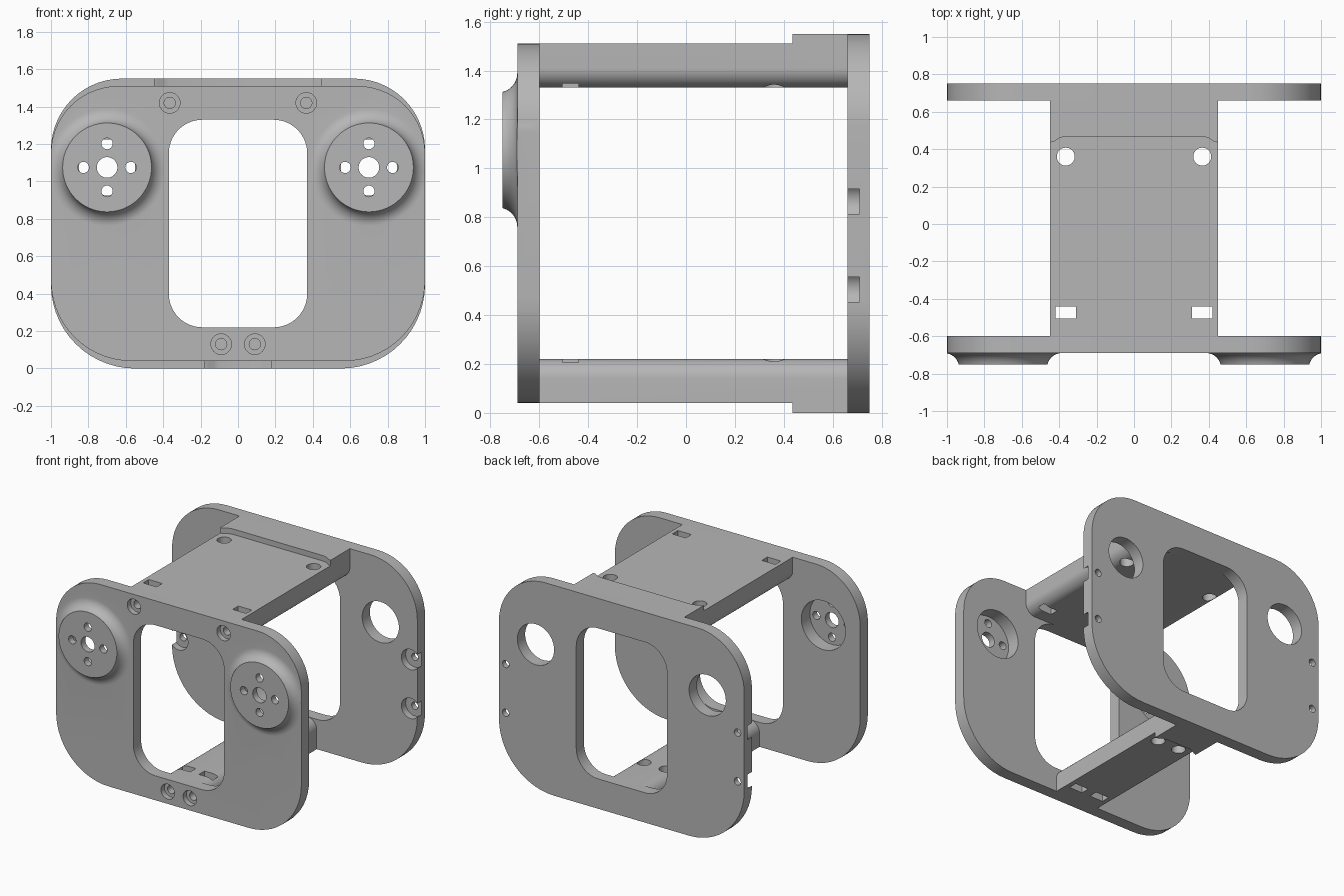
import bpy, bmesh, math
from mathutils import Vector

cube = bpy.data.objects.get("Cube")
if cube:
    bpy.data.objects.remove(cube, do_unlink=True)

grey = bpy.data.materials.new("plain_grey")
grey.use_nodes = True
GREY = (0.47, 0.47, 0.47, 1)
grey.diffuse_color = GREY
grey.node_tree.nodes["Principled BSDF"].inputs["Base Color"].default_value = GREY


def make(name, bm):
    bmesh.ops.recalc_face_normals(bm, faces=bm.faces)
    mesh = bpy.data.meshes.new(name)
    bm.to_mesh(mesh)
    bm.free()
    mesh.materials.append(grey)
    ob = bpy.data.objects.new(name, mesh)
    bpy.context.collection.objects.link(ob)
    return ob


def prism(name, pts, start, end, axis="y"):
    """Extrude a 2D outline along y (points are x, z) or z (points are x, y)."""
    bm = bmesh.new()
    place = (lambda p: (p[0], start, p[1])) if axis == "y" else (lambda p: (p[0], p[1], start))
    face = bm.faces.new([bm.verts.new(place(p)) for p in pts])
    out = bmesh.ops.extrude_face_region(bm, geom=[face])
    step = Vector((0, end - start, 0)) if axis == "y" else Vector((0, 0, end - start))
    bmesh.ops.translate(bm, vec=step, verts=[v for v in out["geom"] if isinstance(v, bmesh.types.BMVert)])
    return make(name, bm)


def rounded(half, low, high, r_low, r_high, steps=14):
    """Rounded rectangle; a zero radius gives a square corner."""
    pts = []
    for quarter, (sx, top) in enumerate([(1, True), (-1, True), (-1, False), (1, False)]):
        r = r_high if top else r_low
        cx, cz = sx * (half - r), (high - r if top else low + r)
        for i in range(steps + 1 if r else 1):
            a = (quarter + i / steps) * math.pi / 2
            pts.append((cx + r * math.cos(a), cz + r * math.sin(a)))
    return pts


def circle(cx, cy, r, n=40):
    return [(cx + r * math.cos(i * math.tau / n), cy + r * math.sin(i * math.tau / n)) for i in range(n)]


def box(x0, x1, y0, y1):
    return [(x0, y0), (x1, y0), (x1, y1), (x0, y1)]


def boolean(ob, tool, operation="DIFFERENCE"):
    tool.hide_render = True
    mod = ob.modifiers.new("shape", "BOOLEAN")
    mod.operation, mod.solver, mod.object = operation, "EXACT", tool
    bpy.context.view_layer.objects.active = ob
    bpy.ops.object.modifier_apply(modifier=mod.name)
    bpy.data.objects.remove(tool, do_unlink=True)


def cut(ob, pts, start, end, axis="y"):
    boolean(ob, prism("cutter", pts, start, end, axis))


def flared_boss(cx, cz):
    """Round boss with a concave flare where it meets the plate."""
    profile = [(0.315 - 0.08 * math.cos(a), -0.77 + 0.08 * math.sin(a))
               for a in (math.radians(14.5 + 75.5 * i / 10) for i in range(11))]
    profile.append((0.315, -0.65))
    bm = bmesh.new()
    rings = [[bm.verts.new((x, y, z)) for x, z in circle(cx, cz, r, 64)] for r, y in profile]
    for a, b in zip(rings, rings[1:]):
        for i in range(64):
            j = (i + 1) % 64
            bm.faces.new((a[i], a[j], b[j], b[i]))
    bm.faces.new(rings[0])
    bm.faces.new(rings[-1])
    return make("boss", bm)


SIDES = (-1, 1)
BOSS_X, BOSS_Z = 0.70, 1.075
opening = rounded(0.37, 0.22, 1.33, 0.18, 0.18)
FRONT, FRONT_IN, BACK_IN, BACK = -0.69, -0.60, 0.66, 0.75

# Front plate with bosses
front = prism("front_plate", rounded(1, 0.04, 1.51, 0.43, 0.36), FRONT, FRONT_IN)
for s in SIDES:
    boss = flared_boss(s * BOSS_X, BOSS_Z)
    boolean(boss, prism("limit", box(-1, 1, 0.04, 1.51), -0.9, -0.5), "INTERSECT")
    boolean(front, boss, "UNION")
cut(front, opening, -0.9, -0.5)

# Motor pockets and mounting holes behind each boss
for s in SIDES:
    x = s * BOSS_X
    cut(front, circle(x, BOSS_Z, 0.18), -0.70, -0.5)
    cut(front, circle(x, BOSS_Z, 0.055), -0.9, -0.5)
    for dx, dz in ((1, 0), (-1, 0), (0, 1), (0, -1)):
        cut(front, circle(x + dx * 0.127, BOSS_Z + dz * 0.127, 0.03, 24), -0.9, -0.5)

# Back plate with shaft holes and edge fixings
back = prism("back_plate", rounded(1, 0, 1.55, 0.45, 0.38), BACK_IN, BACK)
cut(back, opening, 0.5, 0.9)
for s in SIDES:
    cut(back, circle(s * BOSS_X, BOSS_Z, 0.15), 0.5, 0.9)
    for z in (0.505, 0.865):
        cut(back, circle(s * 0.945, z, 0.075), 0.5, 0.71)
        cut(back, circle(s * 0.945, z, 0.027, 24), 0.5, 0.9)

# Bridges: rounded inner edges, raised step at the back
top = prism("top_bridge", rounded(0.45, 1.33, 1.51, 0.08, 0), FRONT_IN, BACK_IN)
bottom = prism("bottom_bridge", rounded(0.18, 0.04, 0.22, 0, 0.08), FRONT_IN, BACK_IN)


def step_outline(half):
    side = [(half, BACK_IN), (half, 0.435), (half - 0.025, 0.442), (half - 0.05, 0.46), (half - 0.08, 0.467)]
    return side + [(-x, y) for x, y in reversed(side)]


boolean(top, prism("step", step_outline(0.45), 1.45, 1.55, "z"), "UNION")
boolean(bottom, prism("step", step_outline(0.18), 0, 0.1, "z"), "UNION")

# Screw holes through the front plate into nut slots, and bolt holes at the back
for bridge, x, z in ((top, 0.365, 1.42), (bottom, 0.09, 0.13)):
    for s in SIDES:
        c = s * x
        cut(front, circle(c, z, 0.055, 32), -0.9, -0.65)
        cut(front, circle(c, z, 0.03, 24), -0.9, -0.5)
        cut(bridge, circle(c, z, 0.03, 24), -0.7, -0.40)
        cut(bridge, box(c - 0.055, c + 0.055, -0.505, -0.44), z - 0.3, z + 0.3, "z")
        cut(bridge, circle(c, 0.36, 0.048, 32), z - 0.3, z + 0.3, "z")

# Smooth the curved walls, keep the edges crisp
for ob in (front, back, top, bottom):
    bpy.ops.object.select_all(action="DESELECT")
    ob.select_set(True)
    bpy.context.view_layer.objects.active = ob
    bpy.ops.object.shade_smooth_by_angle(angle=math.radians(25))
